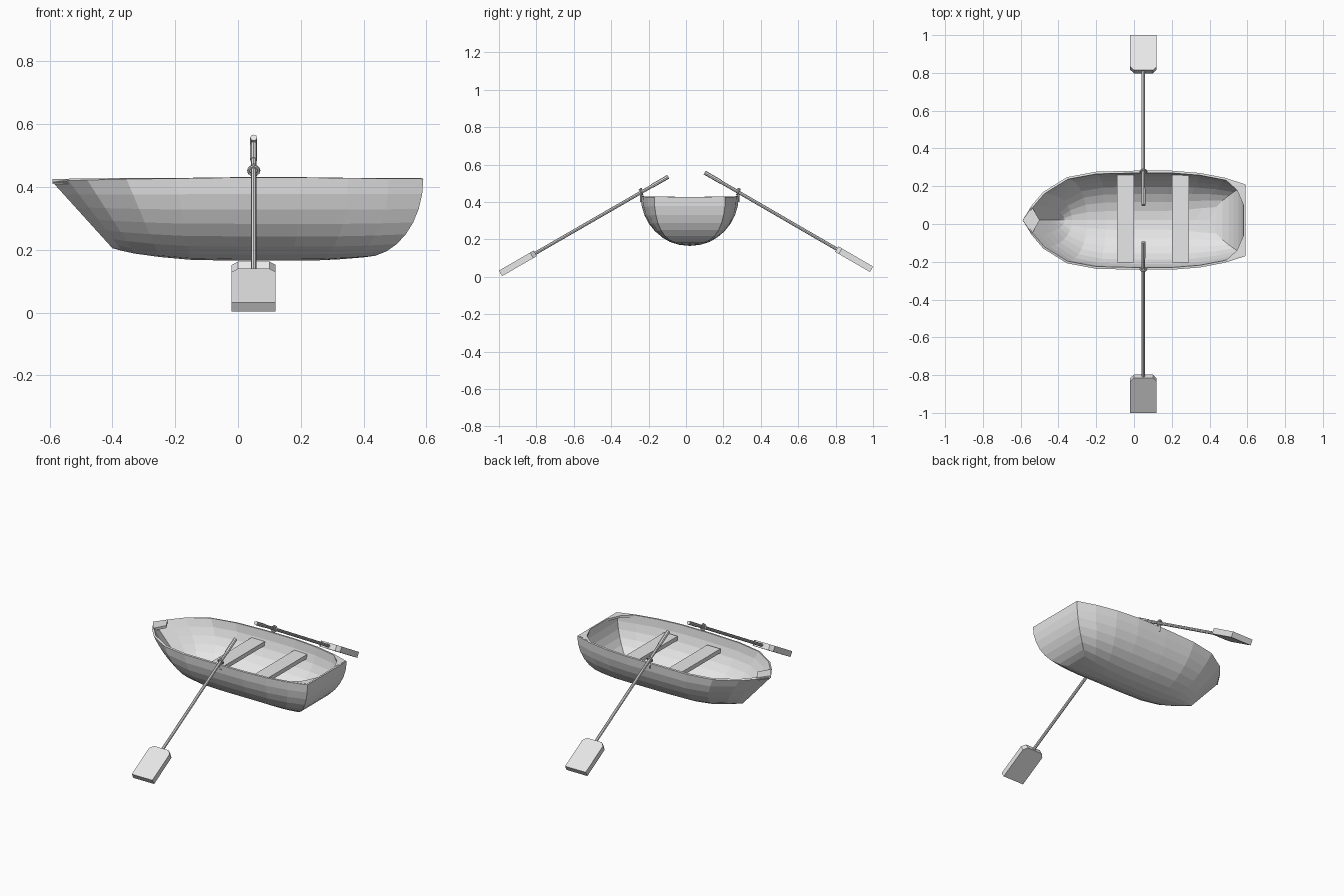
import bpy, bmesh, math
from mathutils import Vector, Matrix

if "Cube" in bpy.data.objects:
    bpy.data.objects.remove(bpy.data.objects["Cube"])

CY = 0.02  # boat centreline

mat = bpy.data.materials.new("light_grey")
mat.diffuse_color = (0.8, 0.8, 0.8, 1)
mat.use_nodes = True
mat.node_tree.nodes["Principled BSDF"].inputs["Base Color"].default_value = mat.diffuse_color


def finish(name, bm):
    me = bpy.data.meshes.new(name)
    bm.to_mesh(me)
    bm.free()
    me.materials.append(mat)
    ob = bpy.data.objects.new(name, me)
    bpy.context.collection.objects.link(ob)
    return ob


def prism(name, pts, z0, z1, matrix=Matrix()):
    """Extruded flat outline."""
    bm = bmesh.new()
    f = bm.faces.new([bm.verts.new((x, y, z0)) for x, y in pts])
    top = bmesh.ops.extrude_face_region(bm, geom=[f])["geom"]
    bmesh.ops.translate(bm, vec=(0, 0, z1 - z0),
                        verts=[v for v in top if isinstance(v, bmesh.types.BMVert)])
    bmesh.ops.recalc_face_normals(bm, faces=bm.faces)
    bm.transform(matrix)
    return finish(name, bm)


def rod(name, a, b, r1, r2, sides=8):
    a, b = Vector(a), Vector(b)
    bm = bmesh.new()
    m = Matrix.Translation((a + b) / 2) @ (b - a).to_track_quat('Z', 'Y').to_matrix().to_4x4()
    bmesh.ops.create_cone(bm, cap_ends=True, segments=sides, radius1=r1, radius2=r2,
                          depth=(b - a).length, matrix=m)
    return finish(name, bm)


# Hull stations: gunwale x, keel x, half width, keel z, gunwale z, fullness
stations = [
    (-0.59, -0.40, 0.0, 0.205, 0.415, 1), (-0.54, -0.37, 0.08, 0.197, 0.42, 1),
    (-0.48, -0.33, 0.15, 0.188, 0.422, 1), (-0.355, -0.25, 0.228, 0.177, 0.425, 1),
    (-0.2, -0.15, 0.257, 0.168, 0.427, 1), (0, 0, 0.262, 0.165, 0.43, 1),
    (0.2, 0.15, 0.262, 0.165, 0.43, 1), (0.35, 0.25, 0.25, 0.166, 0.428, 0.9),
    (0.48, 0.33, 0.225, 0.17, 0.427, 0.75), (0.59, 0.40, 0.19, 0.176, 0.426, 0.6)]
N = 16
bm = bmesh.new()
rows = []
for k, (xg, xk, w, zk, zg, p) in enumerate(stations):
    row = []
    for i in range(N + 1):
        a = math.pi * i / N
        c, s = math.cos(a), math.sin(a)
        if i == N // 2:
            c = 0.0
        f = s if k < 5 else 1 - abs(c)     # straight bow rake, rounded stern
        y = math.copysign(abs(c) ** p, c) * w
        row.append(bm.verts.new((xg + (xk - xg) * f, CY + y, zg + (zk - zg) * s)))
    rows.append(row)
for r, q in zip(rows, rows[1:]):
    for i in range(N):
        bm.faces.new((r[i], r[i + 1], q[i + 1], q[i]))
# transom strips
last = rows[-1]
for i in range(N // 2 - 1):
    bm.faces.new((last[i], last[i + 1], last[N - i - 1], last[N - i]))
h = N // 2
bm.faces.new((last[h - 1], last[h], last[h + 1]))
bmesh.ops.remove_doubles(bm, verts=bm.verts, dist=0.0005)
bmesh.ops.recalc_face_normals(bm, faces=bm.faces)
low = min(bm.faces, key=lambda f: f.calc_center_median().z)
if low.normal.z > 0:
    bmesh.ops.reverse_faces(bm, faces=bm.faces)
hull = finish("hull", bm)
sol = hull.modifiers.new("planking", 'SOLIDIFY')
sol.thickness = 0.012
sol.offset = -1

# Seats
for name, x in (("front_seat", -0.09), ("rear_seat", 0.2)):
    prism(name, [(x, -0.205), (x + 0.09, -0.205), (x + 0.09, 0.26), (x, 0.26)], 0.345, 0.37)

# Bow plate and stern corner knees
prism("bow_plate", [(-0.59, CY), (-0.54, CY - 0.07), (-0.50, CY), (-0.54, CY + 0.07)], 0.41, 0.425)
for s in (-1, 1):
    prism("stern_knee", [(0.585, CY + s * 0.185), (0.48, CY + s * 0.218), (0.545, CY + s * 0.16),
                         (0.58, CY + s * 0.08)], 0.415, 0.428)

# Oars with blades and oarlocks
OX = 0.05
blade = [(0, -0.05), (0.022, -0.07), (0.215, -0.07), (0.215, 0.07), (0.022, 0.07), (0, 0.05)]
for side, s, grip, tip, lock in (("near", -1, (-0.095, 0.535), (-0.992, 0.018), -0.24),
                                 ("far", 1, (0.1, 0.557), (0.992, 0.04), 0.28)):
    a, b = Vector((OX, *grip)), Vector((OX, *tip))
    d = (b - a).normalized()
    root = b - d * 0.215
    rod(side + "_oar_shaft", a, root + d * 0.02, 0.009, 0.009)
    rod(side + "_oar_grip", a, a + d * 0.1, 0.011, 0.011)
    across = Vector((1, 0, 0))
    up = d.cross(across)
    m = Matrix((d, across, up)).transposed().to_4x4()
    m.translation = root
    ob = prism(side + "_oar_blade", blade, -0.017, 0.017, m)
    if m.determinant() < 0:
        ob.data.flip_normals()
    # ring around the shaft, on a pin fixed to the gunwale
    c = a + d * ((lock - a.y) / d.y)
    bpy.ops.mesh.primitive_torus_add(major_radius=0.016, minor_radius=0.005,
                                     major_segments=12, minor_segments=6, location=c,
                                     rotation=d.to_track_quat('Z', 'Y').to_euler())
    ring = bpy.context.object
    ring.name = side + "_oarlock_ring"
    ring.data.materials.append(mat)
    rod(side + "_oarlock_pin", (OX, lock, 0.40), (OX, lock, 0.475), 0.005, 0.005, 6)
